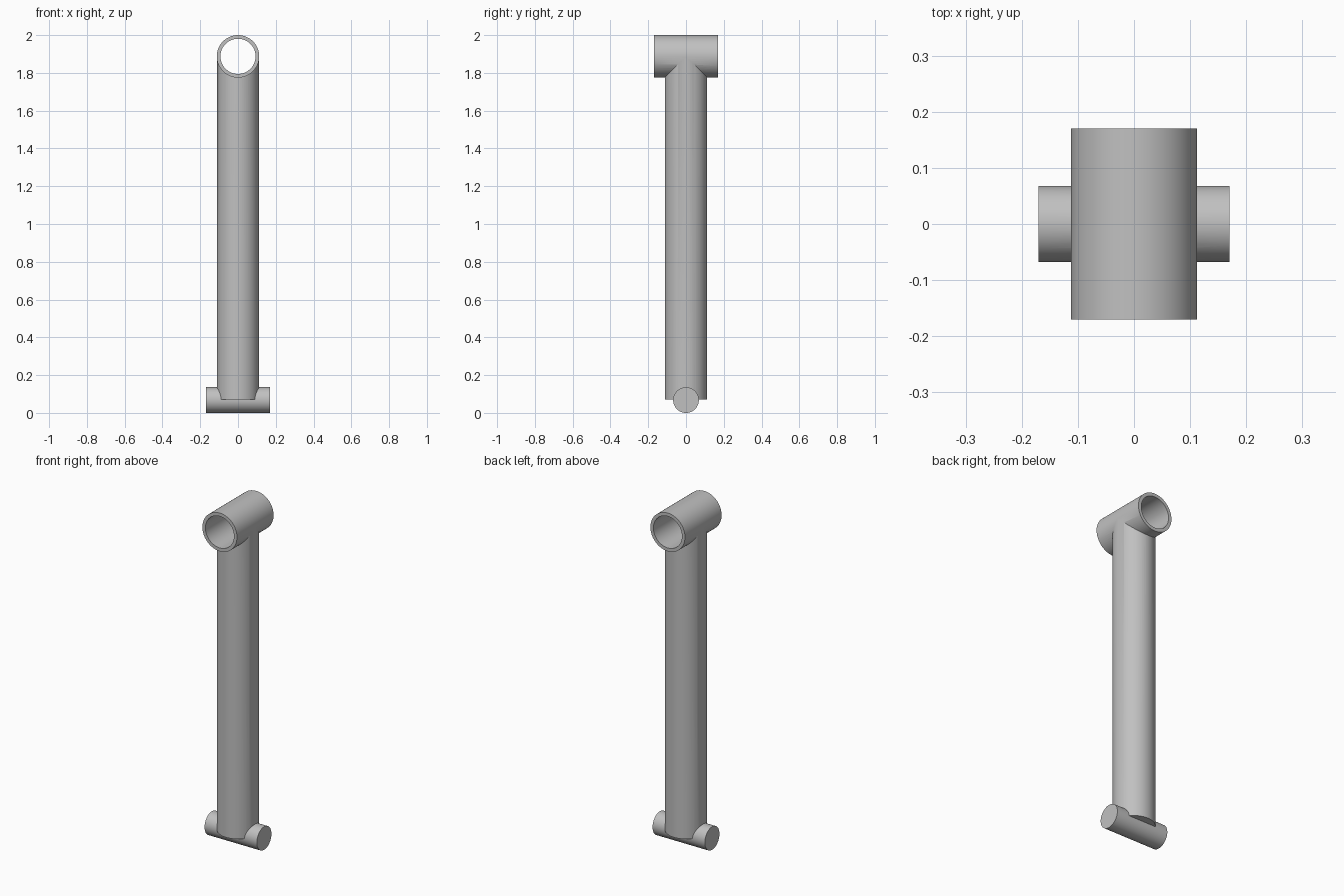
import bpy
from math import pi

cube = bpy.data.objects.get("Cube")
if cube:
    bpy.data.objects.remove(cube, do_unlink=True)

TUBE_R, BORE_R, PIN_R = 0.1125, 0.093, 0.068
LENGTH = 0.34
TUBE_Z = 2 - TUBE_R

steel = bpy.data.materials.new("plain grey")
steel.use_nodes = True
grey = (0.53, 0.53, 0.53, 1)
steel.diffuse_color = grey
steel.node_tree.nodes["Principled BSDF"].inputs["Base Color"].default_value = grey


def cylinder(name, radius, depth, z, rotation=(0, 0, 0)):
    bpy.ops.mesh.primitive_cylinder_add(
        vertices=64, radius=radius, depth=depth, location=(0, 0, z), rotation=rotation)
    obj = bpy.context.object
    obj.name = name
    obj.data.materials.append(steel)
    bpy.ops.object.transform_apply(location=True, rotation=True, scale=True)
    return obj


def combine(target, other, operation):
    mod = target.modifiers.new(operation.lower(), 'BOOLEAN')
    mod.operation = operation
    mod.solver = 'EXACT'
    mod.object = other
    bpy.context.view_layer.objects.active = target
    bpy.ops.object.modifier_apply(modifier=mod.name)
    bpy.data.objects.remove(other, do_unlink=True)


# Upright shaft, ending at the middle of the lower pin
bottom = 0.07
link = cylinder("connecting_link", 0.1122, TUBE_Z - bottom, (TUBE_Z + bottom) / 2)

# Cross tube at the top with an open bore running front to back
combine(link, cylinder("top_tube", TUBE_R, LENGTH, TUBE_Z, (pi / 2, 0, 0)), 'UNION')
combine(link, cylinder("bore", BORE_R, LENGTH * 2, TUBE_Z, (pi / 2, 0, 0)), 'DIFFERENCE')

# Solid cross pin at the foot running left to right
combine(link, cylinder("bottom_pin", PIN_R, LENGTH, PIN_R, (0, pi / 2, 0)), 'UNION')

# Smooth round walls with sharp rims
bpy.ops.object.select_all(action='DESELECT')
link.select_set(True)
bpy.context.view_layer.objects.active = link
bpy.ops.object.shade_smooth_by_angle(angle=pi / 6)
